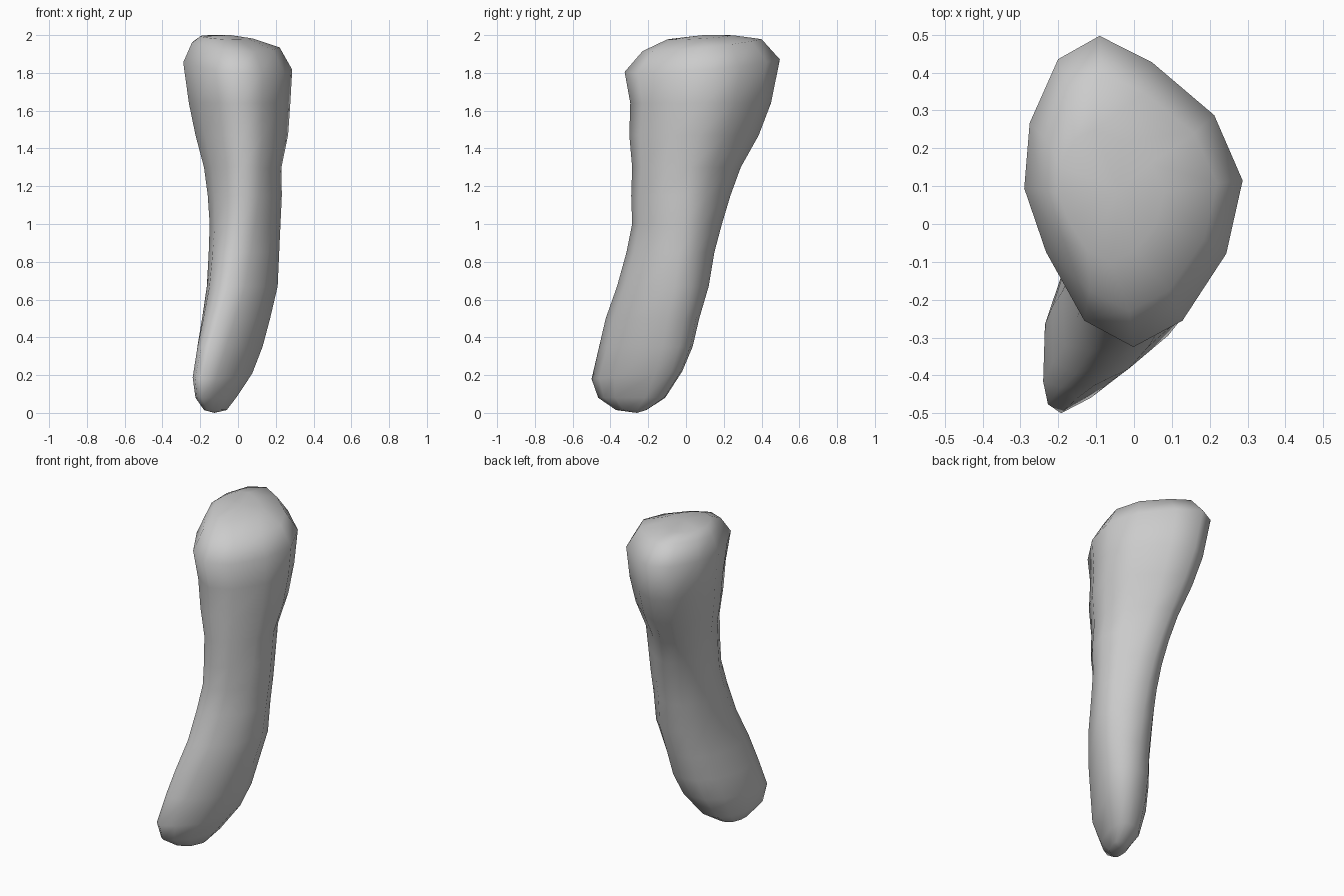
import bpy, bmesh

if "Cube" in bpy.data.objects:
    bpy.data.objects.remove(bpy.data.objects["Cube"])

# Outline shapes (12 sides, counter-clockwise, unit box): leaf-like foot and egg-like head
FOOT = [(1, .4), (.97, .75), (.75, .97), (.35, 1), (-.18, .95), (-.65, .6),
        (-.97, -.02), (-1, -.65), (-.92, -.9), (-.7, -1), (-.2, -.83), (.45, -.5)]
HEAD = [(1, .07), (.74, .49), (.17, .83), (-.31, 1), (-.69, .85), (-.95, .44),
        (-1, .02), (-.8, -.39), (-.45, -.83), (0, -1), (.45, -.83), (.85, -.4)]

# Rings: z, xmin, xmax, ymin, ymax, tilt up towards the back, tilt up towards the left
RINGS = [(.015, -.18, -.06, -.37, -.21, 0, 0), (.08, -.225, -.01, -.465, -.11, 0, 0),
         (.2, -.24, .075, -.5, -.02, .02, 0), (.35, -.215, .13, -.46, .035, 0, 0),
         (.5, -.19, .17, -.425, .07, 0, 0), (.67, -.165, .21, -.365, .12, 0, 0),
         (.85, -.155, .218, -.315, .15, 0, 0), (1.0, -.15, .225, -.285, .19, 0, 0),
         (1.15, -.16, .232, -.29, .235, 0, 0), (1.3, -.18, .23, -.285, .29, 0, 0),
         (1.47, -.225, .265, -.3, .385, 0, 0), (1.64, -.26, .277, -.295, .45, 0, 0),
         (1.835, -.29, .287, -.325, .497, .03, .02), (1.945, -.245, .22, -.23, .4, .03, .012),
         (1.987, -.2, .08, -.1, .25, .01, .006)]


def fit(vals, lo, hi):
    """Stretch values to fill the range lo..hi."""
    a, b = min(vals), max(vals)
    return [lo + (v - a) / (b - a) * (hi - lo) for v in vals]


bm = bmesh.new()
rings = []
for z, x0, x1, y0, y1, back, left in RINGS:
    t = min(1, max(0, (z - .2) / 1.05))
    shape = [(f[0] * (1 - t) + h[0] * t, f[1] * (1 - t) + h[1] * t)
             for f, h in zip(FOOT, HEAD)]
    xs = fit([p[0] for p in shape], x0, x1)
    ys = fit([p[1] for p in shape], y0, y1)
    rings.append([bm.verts.new((x, y, z + back * p[1] - left * p[0]))
                  for x, y, p in zip(xs, ys, shape)])

# Side walls
n = len(FOOT)
for a, b in zip(rings, rings[1:]):
    for i in range(n):
        j = (i + 1) % n
        bm.faces.new((a[i], a[j], b[j], b[i]))

# Rounded end caps
for ring, tip in ((rings[0], (-.125, -.26, 0)), (rings[-1], (-.04, .09, 2))):
    c = bm.verts.new(tip)
    for i in range(n):
        bm.faces.new((ring[i], ring[(i + 1) % n], c))

bmesh.ops.recalc_face_normals(bm, faces=bm.faces)
for f in bm.faces:
    f.smooth = True
mesh = bpy.data.meshes.new("curved_club")
bm.to_mesh(mesh)
bm.free()
bpy.context.collection.objects.link(bpy.data.objects.new("curved_club", mesh))
